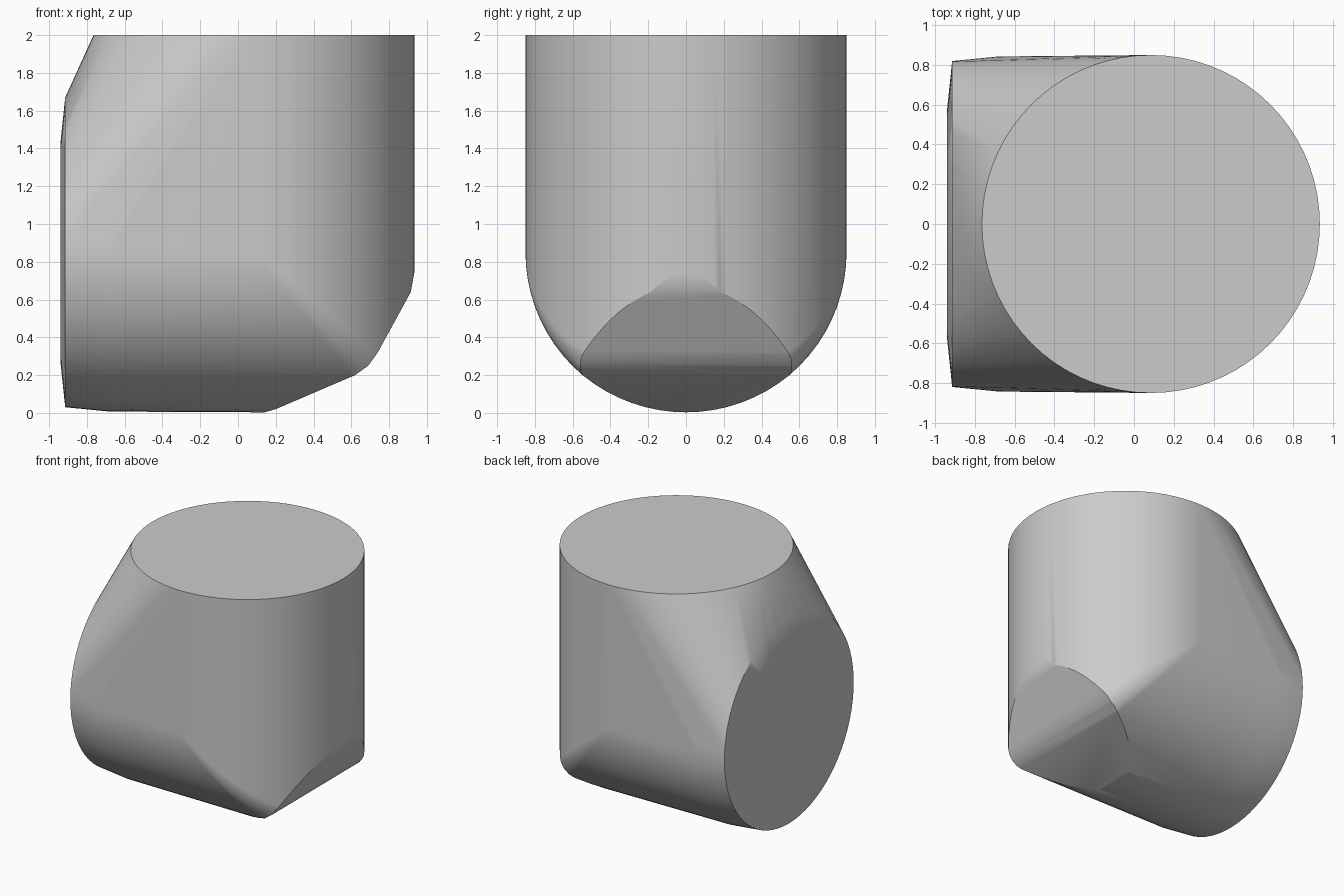
import bpy, bmesh
from math import sin, cos, pi
from mathutils import Vector

cube = bpy.data.objects.get("Cube")
if cube:
    bpy.data.objects.remove(cube, do_unlink=True)

RADIUS = 0.85
AXIS_X = 0.085     # centre of the upright barrel
AXIS_Z = 0.85      # centre of the sideways barrel
SEGMENTS = 72


def circle(radius, place):
    """Points of a circle, put in space by the place function."""
    angles = [2 * pi * i / SEGMENTS for i in range(SEGMENTS)]
    return [place(radius * cos(a), radius * sin(a)) for a in angles]


# Flat top of the upright barrel
points = circle(RADIUS, lambda u, v: (AXIS_X + u, v, 2.0))

# Side opening: shallow dished rim and slightly tapered neck
for x, radius in ((-0.94, 0.58), (-0.915, 0.82), (-0.68, 0.843)):
    points += circle(radius, lambda u, v: (x, v, AXIS_Z + u))

# Softened ridge where the two barrels meet
for i in range(SEGMENTS // 2 + 1):
    t = pi * (i / (SEGMENTS // 2) - 0.5)
    q, y = RADIUS * cos(t), RADIUS * sin(t)
    e = 0.2 * q
    for k in range(5):
        a = pi / 2 * k / 4
        points.append((AXIS_X + q - e + e * sin(a), y, AXIS_Z - q + e - e * cos(a)))

bm = bmesh.new()
for p in points:
    bm.verts.new(p)
bmesh.ops.remove_doubles(bm, verts=bm.verts[:], dist=0.0005)
hull = bmesh.ops.convex_hull(bm, input=bm.verts[:])
unused = {g for g in hull["geom_interior"] + hull["geom_unused"]
          if isinstance(g, bmesh.types.BMVert)}
bmesh.ops.delete(bm, geom=list(unused), context='VERTS')

# Chamfer the elbow heel along its side outline
heel = [(0.13, 0.0), (0.2, 0.02), (0.62, 0.2), (0.69, 0.25),
        (0.74, 0.32), (0.915, 0.64), (0.935, 0.75)]
for (x0, z0), (x1, z1) in zip(heel, heel[1:]):
    outward = Vector((z1 - z0, 0, x0 - x1))
    bmesh.ops.bisect_plane(bm, geom=bm.verts[:] + bm.edges[:] + bm.faces[:],
                           dist=0.0001, plane_co=(x0, 0, z0),
                           plane_no=outward, clear_outer=True)
    rim = [e for e in bm.edges if e.is_boundary]
    if rim:
        bmesh.ops.holes_fill(bm, edges=rim, sides=0)

# Merge flat areas into single faces
bmesh.ops.dissolve_limit(bm, angle_limit=0.004, verts=bm.verts[:], edges=bm.edges[:])
bmesh.ops.recalc_face_normals(bm, faces=bm.faces[:])
mesh = bpy.data.meshes.new("elbow_block")
bm.to_mesh(mesh)
bm.free()

elbow = bpy.data.objects.new("elbow_block", mesh)
bpy.context.collection.objects.link(elbow)

# Plain grey
GREY = (0.6, 0.6, 0.6, 1)
mat = bpy.data.materials.new("plain_grey")
mat.use_nodes = True
mat.diffuse_color = GREY
mat.node_tree.nodes["Principled BSDF"].inputs["Base Color"].default_value = GREY
mesh.materials.append(mat)

# Smooth curves, crisp ends
bpy.ops.object.select_all(action='DESELECT')
elbow.select_set(True)
bpy.context.view_layer.objects.active = elbow
bpy.ops.object.shade_smooth_by_angle(angle=pi / 6)
weighted = elbow.modifiers.new("even_shading", 'WEIGHTED_NORMAL')
weighted.keep_sharp = True
